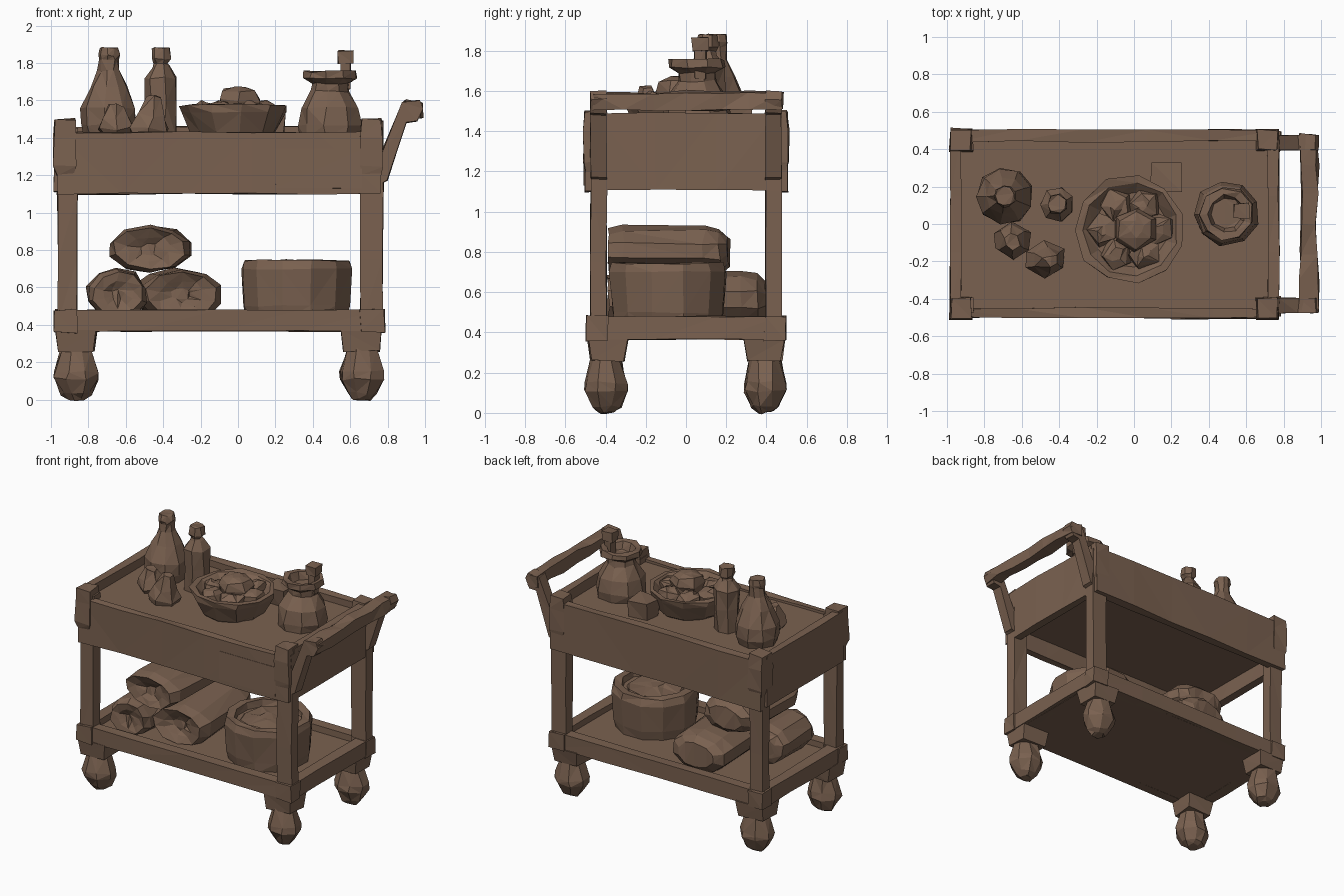
import bpy, bmesh, math, random
from mathutils import Vector, Matrix

random.seed(4)
if "Cube" in bpy.data.objects:
    bpy.data.objects.remove(bpy.data.objects["Cube"], do_unlink=True)

brown = bpy.data.materials.new("warm brown wood")
brown.use_nodes = True
COLOUR = (0.195, 0.12, 0.08, 1)
brown.diffuse_color = COLOUR
brown.node_tree.nodes["Principled BSDF"].inputs["Base Color"].default_value = COLOUR


def finish(name, bm, jitter=0.0):
    """Roughen the vertices, facet the faces and make the object."""
    for v in bm.verts:
        v.co += Vector([random.uniform(-jitter, jitter) for _ in range(3)])
    bmesh.ops.recalc_face_normals(bm, faces=bm.faces)
    bmesh.ops.triangulate(bm, faces=bm.faces)
    mesh = bpy.data.meshes.new(name)
    bm.to_mesh(mesh)
    bm.free()
    mesh.materials.append(brown)
    obj = bpy.data.objects.new(name, mesh)
    bpy.context.collection.objects.link(obj)
    return obj


def block(name, x, y, z, jitter=0.006, taper=1.0, cuts=0):
    """Rough-hewn box between the given ranges; taper scales its bottom."""
    bm = bmesh.new()
    bmesh.ops.create_cube(bm, size=1)
    for v in bm.verts:
        if v.co.z < 0:
            v.co.x *= taper
            v.co.y *= taper
    if cuts:
        size = [x[1] - x[0], y[1] - y[0], z[1] - z[0]]
        axis = size.index(max(size))
        edges = [e for e in bm.edges
                 if abs((e.verts[0].co - e.verts[1].co)[axis]) > 0.9]
        bmesh.ops.subdivide_edges(bm, edges=edges, cuts=cuts)
    for v in bm.verts:
        v.co = Vector([(r[0] + r[1]) / 2 + c * (r[1] - r[0])
                       for c, r in zip(v.co, (x, y, z))])
    return finish(name, bm, jitter)


def lathe(name, loc, profile, sides=8, scale=(1, 1, 1), turn=None, jitter=0.01):
    """Faceted turned shape from (radius, height) pairs, capped at both ends."""
    bm = bmesh.new()
    rings = []
    for r, h in profile:
        rings.append([bm.verts.new((r * math.cos(a), r * math.sin(a), h))
                      for a in [math.tau * (i + 0.5) / sides for i in range(sides)]])
    for low, high in zip(rings, rings[1:]):
        for i in range(sides):
            j = (i + 1) % sides
            bm.faces.new((low[i], low[j], high[j], high[i]))
    bm.faces.new(rings[0])
    bm.faces.new(rings[-1])
    matrix = Matrix.Translation(loc) @ (turn or Matrix()) @ Matrix.Diagonal((*scale, 1))
    bm.transform(matrix)
    return finish(name, bm, jitter)


def prism(name, outline, y0, y1):
    """Outline in x and z, extruded along y."""
    bm = bmesh.new()
    face = bm.faces.new([bm.verts.new((x, y0, z)) for x, z in outline])
    new = bmesh.ops.extrude_face_region(bm, geom=[face])["geom"]
    bmesh.ops.translate(bm, vec=(0, y1 - y0, 0),
                        verts=[g for g in new if isinstance(g, bmesh.types.BMVert)])
    return finish(name, bm, 0.004)


# Posts, corner caps, shelf corners, feet and wheels
WHEEL = [(0.045, 0), (0.08, 0.03), (0.122, 0.11), (0.12, 0.15), (0.085, 0.27)]
CAP = [(0.066, 0), (0.084, 0.05), (0.086, 0.2), (0.074, 0.3)]
for end, px, cap_x, corner_x, wx in (
        ("left", (-0.965, -0.86), -0.925, (-0.98, -0.86), -0.865),
        ("right", (0.655, 0.775), 0.715, (0.655, 0.785), 0.66)):
    for side, s in (("front", -1), ("back", 1)):
        def span(a, b):
            return tuple(sorted((s * a, s * b)))
        tag = side + "_" + end
        block("post_" + tag, px, span(0.395, 0.475), (0.4, 1.45), 0.004, cuts=2)
        lathe("corner_cap_" + tag, (cap_x, s * 0.45, 1.2), CAP, 4, jitter=0.006)
        block("shelf_corner_" + tag, corner_x, span(0.39, 0.495), (0.36, 0.48), 0.006)
        block("foot_" + tag, (wx - 0.11, wx + 0.11), span(0.29, 0.49), (0.26, 0.37),
              0.006, taper=0.85)
        lathe("wheel_" + tag, (wx, s * 0.395, 0.002), WHEEL, 8, (1, 0.9, 1))

# Lower shelf
block("shelf_floor", (-0.95, 0.75), (-0.46, 0.46), (0.365, 0.435), 0.002)
for s, side in ((-1, "front"), (1, "back")):
    y = tuple(sorted((s * 0.41, s * 0.485)))
    block("shelf_rail_" + side, (-0.96, 0.76), y, (0.365, 0.48), 0.004, cuts=3)
block("shelf_rail_left", (-0.975, -0.89), (-0.46, 0.46), (0.365, 0.48), 0.004, cuts=2)
block("shelf_rail_right", (0.69, 0.775), (-0.46, 0.46), (0.365, 0.48), 0.004, cuts=2)

# Upper tray, hollow underneath
block("tray_floor", (-0.95, 0.74), (-0.47, 0.47), (1.23, 1.412), 0.002)
block("tray_side_front", (-0.965, 0.765), (-0.5, -0.45), (1.1, 1.43), 0.006, cuts=4)
block("tray_side_back", (-0.965, 0.765), (0.44, 0.505), (1.1, 1.46), 0.006, cuts=4)
block("tray_end_left", (-0.985, -0.925), (-0.45, 0.45), (1.11, 1.48), 0.005, cuts=2)
block("tray_end_right", (0.715, 0.775), (-0.45, 0.45), (1.11, 1.49), 0.005, cuts=2)
block("front_plank", (0.2, 0.66), (-0.508, -0.49), (1.13, 1.34), 0.004)

# Push handle
ARM = [(0.77, 1.16), (0.8, 1.17), (0.9, 1.48), (0.96, 1.49), (0.99, 1.56),
       (0.97, 1.6), (0.88, 1.59), (0.77, 1.33)]
prism("handle_arm_front", ARM, -0.475, -0.395)
prism("handle_arm_back", ARM, 0.395, 0.475)
block("handle_bar", (0.89, 0.98), (-0.465, 0.475), (1.51, 1.595), 0.012, cuts=5)

# Sacks on the lower shelf, lying front to back with tucked-in front ends
SACK = [(0.25, 0.07), (0.55, 0.03), (0.9, 0), (1.04, 0.12),
        (1.05, 0.8), (0.95, 0.93), (0.65, 1)]
for name, x, z, y0, length, rx, rz, yaw in (
        ("sack_left", -0.64, 0.565, -0.39, 0.42, 0.155, 0.13, 2),
        ("sack_middle", -0.3, 0.56, -0.29, 0.685, 0.215, 0.135, 4),
        ("sack_top", -0.475, 0.805, -0.38, 0.59, 0.215, 0.12, -1)):
    turn = Matrix.Rotation(math.radians(yaw), 4, 'Z') @ Matrix.Rotation(-math.pi / 2, 4, 'X')
    lathe(name, (x, y0, z), SACK, 10, (rx, rz, length), turn, 0.01)

# Round tub with a sunken lid
lathe("tub", (0.315, -0.09, 0.42),
      [(0.275, 0), (0.29, 0.08), (0.305, 0.28), (0.29, 0.325), (0.235, 0.325), (0.225, 0.28)],
      12, (1, 0.98, 1), jitter=0.006)
lathe("tub_lid", (0.315, -0.09, 0.69), [(0.205, 0), (0.19, 0.025), (0.06, 0.04)], 9)

# Bottles and jar
lathe("large_bottle", (-0.69, 0.15, 1.4),
      [(0.13, 0), (0.152, 0.07), (0.15, 0.16), (0.1, 0.27), (0.058, 0.36),
       (0.053, 0.42), (0.06, 0.44), (0.055, 0.48)], 9, jitter=0.006)
lathe("small_bottle", (-0.41, 0.105, 1.4),
      [(0.085, 0), (0.09, 0.18), (0.09, 0.32), (0.05, 0.38), (0.04, 0.4),
       (0.055, 0.42), (0.05, 0.48)], 7, jitter=0.006)
lathe("jar", (0.495, 0.055, 1.4),
      [(0.165, 0), (0.175, 0.07), (0.155, 0.16), (0.1, 0.25), (0.095, 0.29), (0.145, 0.32),
       (0.14, 0.355), (0.1, 0.355), (0.085, 0.3)], 9, jitter=0.007)
block("spoon_handle", (0.55, 0.6), (0.04, 0.1), (1.66, 1.83), 0.005)
block("spoon_tip", (0.535, 0.615), (0.03, 0.11), (1.8, 1.865), 0.005)

# Small loose fruit beside the bottles
lathe("fruit_left", (-0.65, -0.09, 1.4),
      [(0.06, 0), (0.1, 0.05), (0.085, 0.11), (0.04, 0.17)], 6, jitter=0.014)
lathe("fruit_right", (-0.48, -0.19, 1.4),
      [(0.1, 0), (0.11, 0.05), (0.08, 0.12), (0.035, 0.23)], 6, (1, 0.85, 1),
      Matrix.Rotation(math.radians(8), 4, 'Y'), 0.012)
block("spice_box", (0.09, 0.25), (0.18, 0.33), (1.4, 1.535), 0.012, taper=0.85)

# Bowl with chunks of food
lathe("bowl", (-0.02, -0.03, 1.4),
      [(0.2, 0), (0.23, 0.03), (0.285, 0.14), (0.29, 0.175), (0.255, 0.175), (0.2, 0.12)],
      11, jitter=0.008)
for i in range(6):
    a = math.tau * i / 6
    lathe("food_chunk", (-0.02 + 0.15 * math.cos(a), -0.03 + 0.15 * math.sin(a), 1.48),
          [(0.06, 0), (0.095, 0.05), (0.08, 0.09), (0.03, 0.11)], 5, jitter=0.014)
lathe("food_centre", (0.01, -0.03, 1.5),
      [(0.09, 0), (0.12, 0.1), (0.1, 0.155), (0.04, 0.17)], 6, jitter=0.01)
